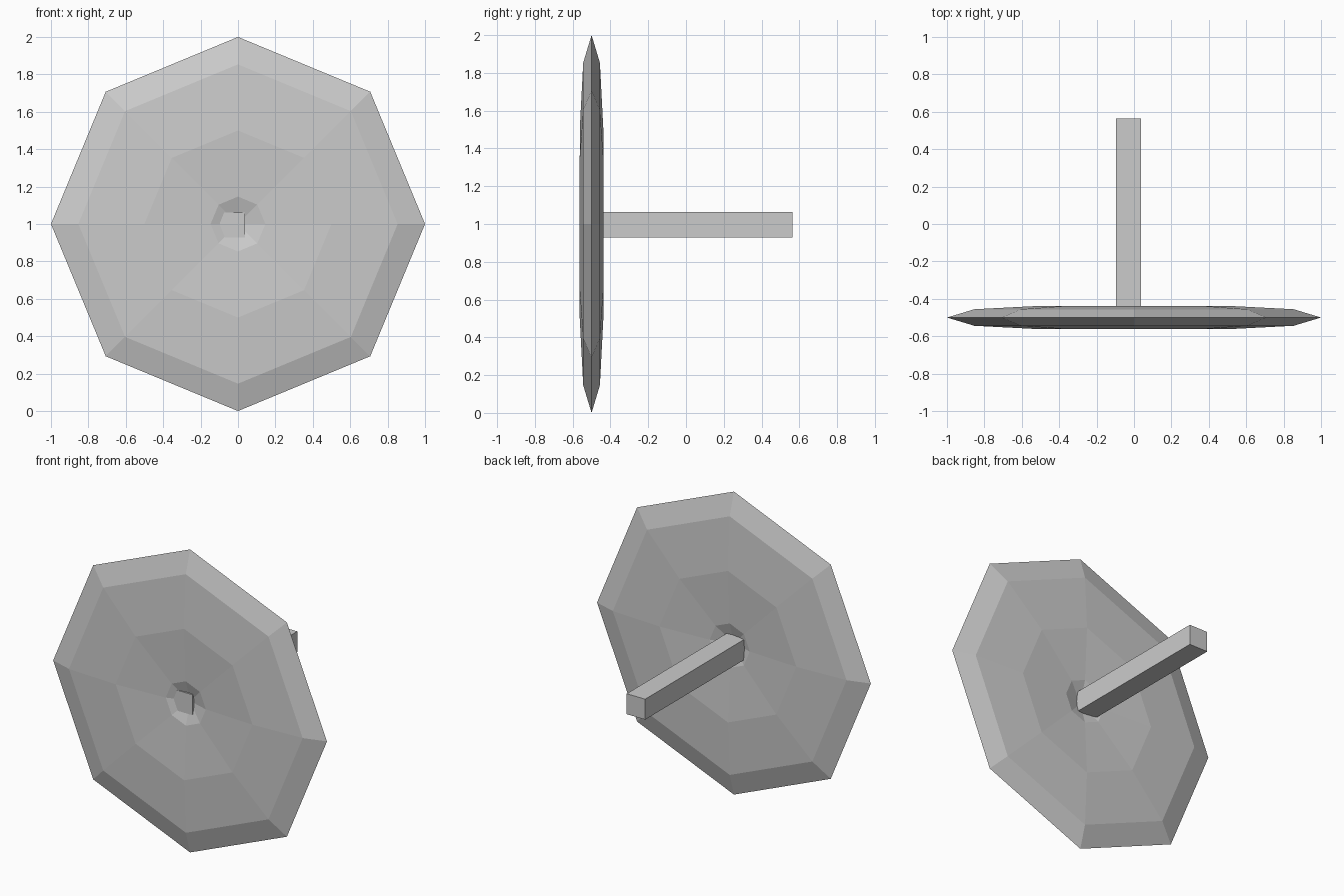
import bpy, bmesh
from math import radians

if "Cube" in bpy.data.objects:
    bpy.data.objects.remove(bpy.data.objects["Cube"], do_unlink=True)

# One plain grey for everything
grey = bpy.data.materials.new("plain grey")
grey.use_nodes = True
colour = (0.6, 0.6, 0.6, 1)
grey.diffuse_color = colour
grey.node_tree.nodes["Principled BSDF"].inputs["Base Color"].default_value = colour


def finish(name):
    """Bake the transform into the active object, then name and colour it."""
    obj = bpy.context.object
    obj.name = name
    bpy.ops.object.transform_apply(location=False, rotation=True, scale=True)
    obj.data.materials.append(grey)
    return obj


# Wheel: flattened eight-sided ring whose hole closes to a point
bpy.ops.mesh.primitive_torus_add(
    major_segments=8, minor_segments=8, major_radius=0.5, minor_radius=0.5,
    location=(0, -0.5, 1), rotation=(radians(90), 0, 0))
bpy.context.object.scale = (1, 1, 0.125)
wheel = finish("wheel")
bm = bmesh.new()
bm.from_mesh(wheel.data)
bmesh.ops.remove_doubles(bm, verts=bm.verts, dist=0.001)
bm.to_mesh(wheel.data)
bm.free()

# Axle: square bar, slightly off centre, poking into the front hollow
bpy.ops.mesh.primitive_cube_add(size=1, location=(-0.03, 0.0175, 0.995))
bpy.context.object.scale = (0.135, 1.095, 0.135)
finish("axle")
